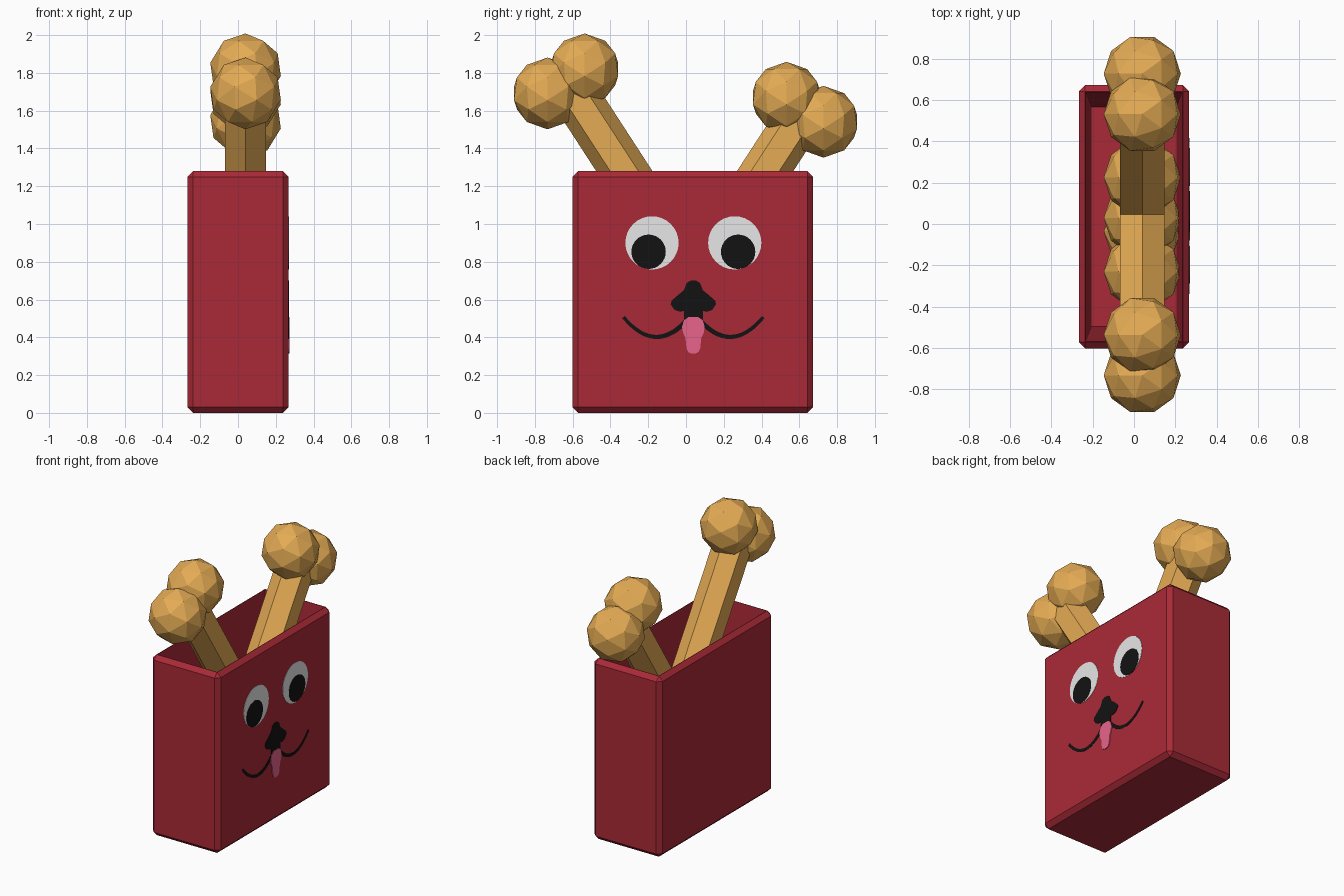
import bpy, bmesh, math
from mathutils import Vector, Matrix

if "Cube" in bpy.data.objects:
    bpy.data.objects.remove(bpy.data.objects["Cube"])


def material(name, rgb):
    m = bpy.data.materials.new(name)
    m.diffuse_color = (*rgb, 1)
    m.use_nodes = True
    m.node_tree.nodes["Principled BSDF"].inputs["Base Color"].default_value = m.diffuse_color
    return m


RED = material("box red", (0.40, 0.023, 0.038))
BONE = material("biscuit tan", (0.78, 0.41, 0.09))
WHITE = material("eye white", (0.85, 0.85, 0.85))
BLACK = material("black", (0.006, 0.006, 0.006))
PINK = material("tongue pink", (0.88, 0.14, 0.29))


def finish(bm, name, mat):
    bmesh.ops.recalc_face_normals(bm, faces=bm.faces)
    me = bpy.data.meshes.new(name)
    bm.to_mesh(me)
    bm.free()
    me.materials.append(mat)
    ob = bpy.data.objects.new(name, me)
    bpy.context.collection.objects.link(ob)
    return ob


# Box: chamfered block with a tapering hollow
HX, HY, H, YC = 0.267, 0.637, 1.28, 0.035
bm = bmesh.new()
bmesh.ops.create_cube(bm, size=1, matrix=Matrix.Translation((0, YC, H / 2))
                      @ Matrix.Diagonal((2 * HX, 2 * HY, H, 1)))
bmesh.ops.bevel(bm, geom=bm.edges[:], offset=0.03, segments=1, affect='EDGES')
top = max(bm.faces, key=lambda f: f.calc_center_median().z)
bmesh.ops.inset_region(bm, faces=[top], thickness=0.004)
floor = bmesh.ops.extrude_discrete_faces(bm, faces=[top])["faces"][0]
for v in floor.verts:
    v.co = (v.co.x * 0.88, YC + (v.co.y - YC) * 0.88, 0.10)
finish(bm, "box", RED)


# Bones: hexagonal shaft with two faceted knobs at each end
def knob(name, centre, r=0.19):
    bm = bmesh.new()
    bmesh.ops.create_icosphere(bm, subdivisions=1, radius=1)
    pts = [v.co.normalized() for v in bm.verts]
    pts += [f.calc_center_median().normalized() for f in bm.faces]
    bm.free()
    bm = bmesh.new()
    for p in pts:
        bm.verts.new(Vector(centre) + p * r)
    bmesh.ops.convex_hull(bm, input=bm.verts[:])
    finish(bm, name, BONE)


def bone(name, y, z, tilt, length, x=0.04, r=0.125):
    axis = Vector((0, math.sin(tilt), math.cos(tilt)))
    side = Vector((0, math.cos(tilt), -math.sin(tilt)))
    end = Vector((x, y, z))
    start = end - axis * length
    bm = bmesh.new()
    rings = []
    for c in (start, end):
        rings.append([bm.verts.new(c + side * r * math.cos(k * math.pi / 3)
                      + Vector((1, 0, 0)) * r * math.sin(k * math.pi / 3))
                      for k in range(6)])
    for k in range(6):
        j = (k + 1) % 6
        bm.faces.new((rings[0][k], rings[0][j], rings[1][j], rings[1][k]))
    for ring in rings:
        bm.faces.new(ring)
    finish(bm, name + "_shaft", BONE)
    for c, label in ((start, "lower"), (end, "upper")):
        for s in (-1, 1):
            knob(f"{name}_{label}_knob", c + side * s * 0.117)


bone("bone_a", -0.635, 1.755, math.radians(-33), 1.40)
bone("bone_b", 0.63, 1.605, math.radians(33), 1.40)


# Face details: thin plates on the +x side, outlines given in (y, z)
def plate(name, pts, mat, lift):
    bm = bmesh.new()
    face = bm.faces.new([bm.verts.new((HX - 0.002, y, z)) for y, z in pts])
    new = bmesh.ops.extrude_face_region(bm, geom=[face])["geom"]
    for v in new:
        if isinstance(v, bmesh.types.BMVert):
            v.co.x = HX + lift
    finish(bm, name, mat)


def disc(y, z, r, n=32):
    return [(y + r * math.cos(2 * math.pi * k / n), z + r * math.sin(2 * math.pi * k / n))
            for k in range(n)]


M = 0.039


def mirrored(half):
    # right half outline, top to bottom, as (offset from the middle, z)
    return [(M + d, z) for d, z in half] + [(M - d, z) for d, z in reversed(half)]


for s in (-1, 1):
    plate("eye", disc(M + s * 0.219, 0.90, 0.141), WHITE, 0.002)
    plate("pupil", disc(M + s * 0.237, 0.853, 0.091), BLACK, 0.004)
    # Mouth curve: a sagging band from the nose out to the cheek
    upper, lower = [], []
    for k in range(17):
        t = k / 16
        d, z = 0.02 + 0.35 * t, 0.402 + 0.105 * abs(2 * t - 1) ** 2
        slope = Vector((0.35, 0.42 * (2 * t - 1))).normalized()
        w = 0.013 - 0.004 * t
        upper.append((M + s * (d - slope.y * w), z + slope.x * w))
        lower.append((M + s * (d + slope.y * w), z - slope.x * w))
    plate("mouth", upper + lower[::-1], BLACK, 0.002)

plate("nose", mirrored([(0.015, 0.70), (0.035, 0.688), (0.05, 0.65), (0.08, 0.625),
                        (0.115, 0.595), (0.12, 0.575), (0.10, 0.545), (0.07, 0.535),
                        (0.05, 0.54), (0.05, 0.49)]), BLACK, 0.003)
plate("tongue", mirrored([(0.025, 0.508), (0.05, 0.49), (0.06, 0.455), (0.055, 0.425),
                          (0.042, 0.395), (0.036, 0.34), (0.027, 0.322),
                          (0.012, 0.314)]), PINK, 0.005)
